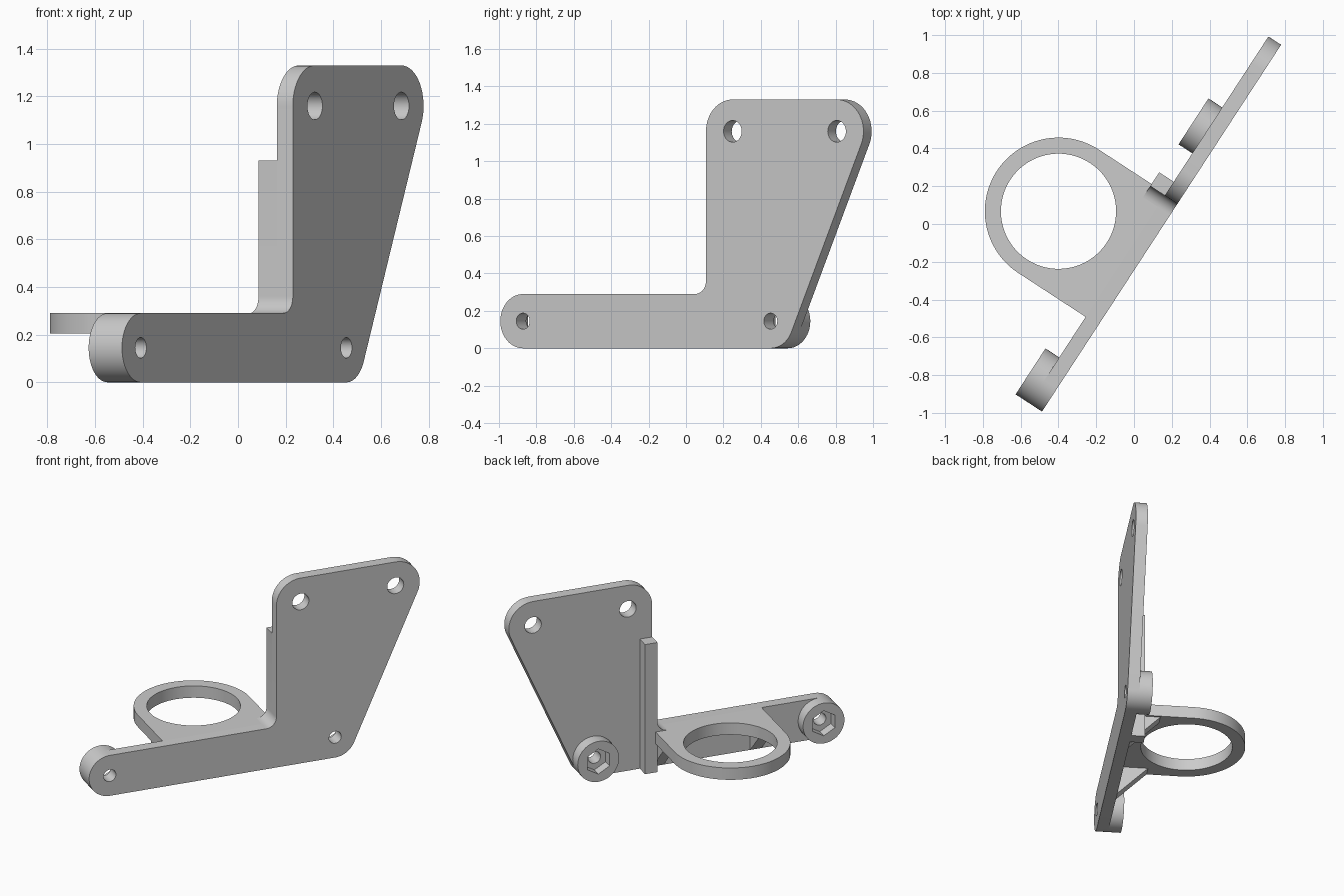
import bpy, bmesh, math

if "Cube" in bpy.data.objects:
    bpy.data.objects.remove(bpy.data.objects["Cube"])

# Working frame: x along the plate, y out of its back, z up
ANGLE = math.radians(56.9)
ORIGIN = (-0.487, -0.993, 0)
T = 0.08           # plate thickness
TOP = 0.29         # arm height
R = TOP / 2        # arm end and boss radius
BOSS_T = 0.167     # back of the bosses
LOW_HOLES = [(0.145, R), (1.725, R)]
HIGH_HOLES = [(1.483, 1.16), (2.148, 1.16)]
CORNER = 0.17
EDGE = HIGH_HOLES[0][0] - CORNER   # inner upright edge

grey = bpy.data.materials.new("light_grey")
grey.use_nodes = True
grey.diffuse_color = (0.6, 0.6, 0.6, 1)
grey.node_tree.nodes["Principled BSDF"].inputs["Base Color"].default_value = (0.6, 0.6, 0.6, 1)


def arc(center, r, a0, a1, n=16):
    """Points on an arc, angles in degrees."""
    angles = [math.radians(a0 + (a1 - a0) * i / n) for i in range(n + 1)]
    return [(center[0] + r * math.cos(a), center[1] + r * math.sin(a)) for a in angles]


def circle(center, r, n=48, start=0):
    return arc(center, r, start, start + 360, n)[:-1]


def prism(name, outline, lo, hi, axis="y"):
    """Extrude a 2D outline between lo and hi along an axis."""
    place = {"x": lambda p, d: (d, p[0], p[1]),
             "y": lambda p, d: (p[0], d, p[1]),
             "z": lambda p, d: (p[0], p[1], d)}[axis]
    bm = bmesh.new()
    a = [bm.verts.new(place(p, lo)) for p in outline]
    b = [bm.verts.new(place(p, hi)) for p in outline]
    bm.faces.new(a)
    bm.faces.new(b)
    for i in range(len(a)):
        j = (i + 1) % len(a)
        bm.faces.new((a[i], a[j], b[j], b[i]))
    bmesh.ops.recalc_face_normals(bm, faces=bm.faces)
    mesh = bpy.data.meshes.new(name)
    bm.to_mesh(mesh)
    bm.free()
    mesh.materials.append(grey)
    obj = bpy.data.objects.new(name, mesh)
    bpy.context.collection.objects.link(obj)
    obj.location = ORIGIN
    obj.rotation_euler.z = ANGLE
    return obj


def activate(obj):
    bpy.ops.object.select_all(action="DESELECT")
    obj.select_set(True)
    bpy.context.view_layer.objects.active = obj


def cut(obj, cutters):
    """Subtract the cutters, then remove them."""
    for c in cutters:
        c.hide_render = True
        mod = obj.modifiers.new("cut", "BOOLEAN")
        mod.operation = "DIFFERENCE"
        mod.solver = "EXACT"
        mod.object = c
        activate(obj)
        bpy.ops.object.modifier_apply(modifier=mod.name)
        bpy.data.objects.remove(c)


def hole(center, r, n=32, start=0, lo=-0.1, hi=0.4):
    return prism("hole_cutter", circle(center, r, n, start), lo, hi)


# Mounting plate: arm, upright and slanted outer edge tangent to both corners
low, high = LOW_HOLES[1], HIGH_HOLES[1]
dx, dz = high[0] - low[0], high[1] - low[1]
slant = math.degrees(math.atan2(dz, dx) - math.acos((R - CORNER) / math.hypot(dx, dz)))
F = 0.07
fillet = arc((EDGE - F, TOP + F), F, 0, -90, 10)
outline = (arc(LOW_HOLES[0], R, 90, 270, 24) + arc(low, R, -90, slant)
           + arc(high, CORNER, slant, 90) + arc(HIGH_HOLES[0], CORNER, 90, 180) + fillet)
plate = prism("mounting_plate", outline, 0, T)
cut(plate, [hole(c, 0.043) for c in LOW_HOLES] + [hole(c, 0.058) for c in HIGH_HOLES])
parts = [plate]

# Bosses with hexagonal nut pockets
for name, c in zip(("arm_end_boss", "corner_boss"), LOW_HOLES):
    boss = prism(name, circle(c, R), T, BOSS_T)
    cut(boss, [hole(c, 0.043), hole(c, 0.09, 6, 30, BOSS_T - 0.07)])
    parts.append(boss)

# Holder ring joined straight to the plate
ring_c, ring_r = (0.936, 0.506), 0.39
outline = arc(ring_c, ring_r, 0, 180, 48) + [(ring_c[0] - ring_r, T), (ring_c[0] + ring_r, T)]
ring = prism("holder_ring", outline, 0.205, TOP, "z")
cut(ring, [prism("ring_cutter", circle(ring_c, 0.305, 72), 0.1, 0.4, "z")])
parts.append(ring)

# Gussets under the ring
for name, s in (("outer_gusset", ring_c[0] - ring_r), ("inner_gusset", EDGE - 0.08)):
    parts.append(prism(name, [(T, 0), (T, 0.205), (T + 0.205, 0.205)], s, s + 0.08, "x"))

# Upright stiffening rib with its foot fillet
outline = [(EDGE, 0), (1.4, 0), (1.4, 0.93), (EDGE, 0.93)] + fillet + [(EDGE - F, 0.25), (EDGE, 0.25)]
parts.append(prism("stiffening_rib", outline, T, 0.172))

for obj in parts:
    activate(obj)
    bpy.ops.object.shade_smooth_by_angle(angle=math.radians(30))
